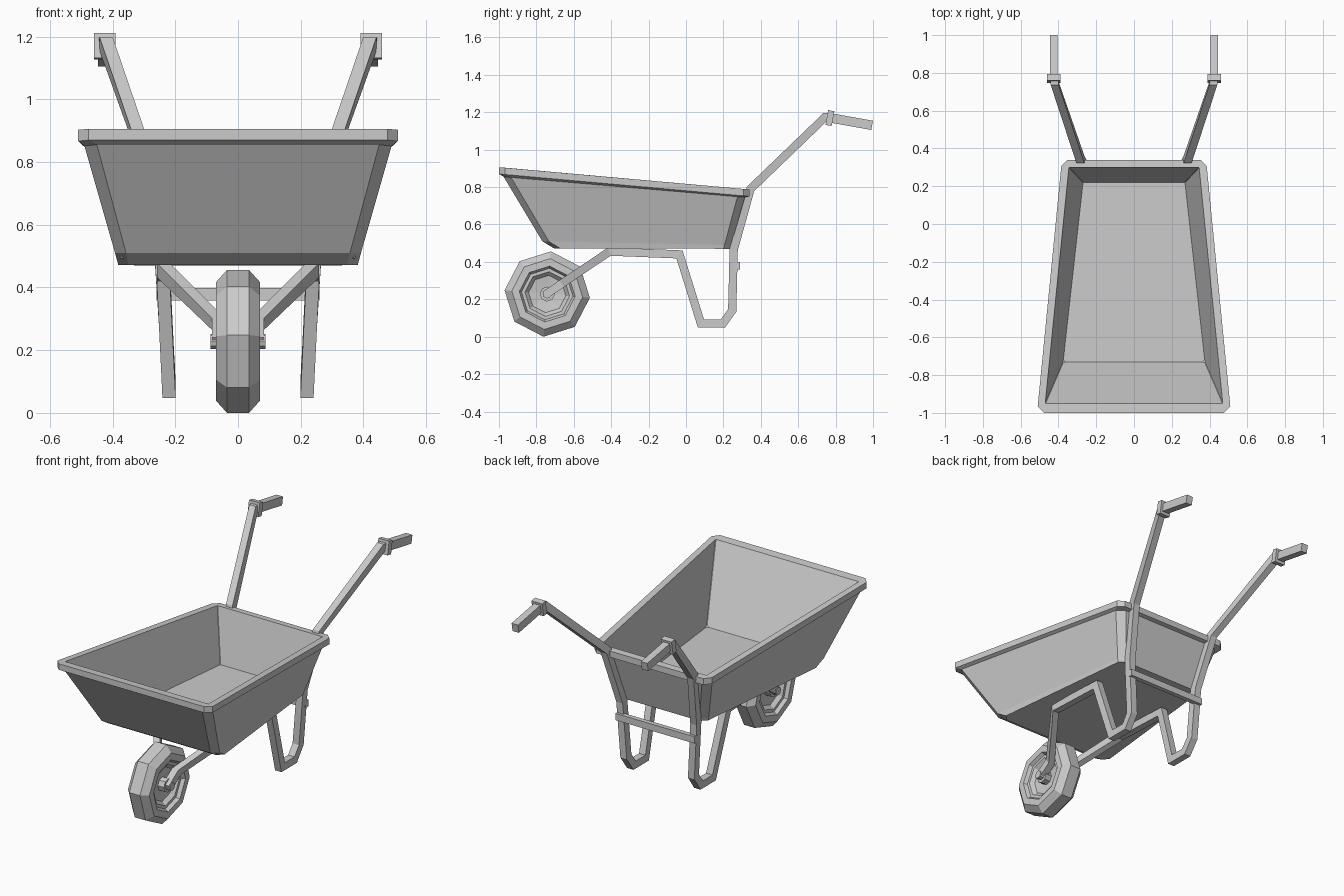
import bpy, bmesh, math
from mathutils import Vector

if "Cube" in bpy.data.objects:
    bpy.data.objects.remove(bpy.data.objects["Cube"])


def loft(name, rings, closed=False, mirror=False):
    """Join equal-length rings of points with quads; cap the ends unless closed."""
    bm = bmesh.new()
    vr = [[bm.verts.new(p) for p in r] for r in rings]
    n = len(vr[0])
    pairs = list(zip(vr, vr[1:])) + ([(vr[-1], vr[0])] if closed else [])
    for a, b in pairs:
        for i in range(n):
            j = (i + 1) % n
            bm.faces.new((a[i], a[j], b[j], b[i]))
    if not closed:
        bm.faces.new(vr[0])
        bm.faces.new(vr[-1])
    bmesh.ops.recalc_face_normals(bm, faces=bm.faces)
    me = bpy.data.meshes.new(name)
    bm.to_mesh(me)
    bm.free()
    ob = bpy.data.objects.new(name, me)
    bpy.context.collection.objects.link(ob)
    if mirror:
        m = ob.modifiers.new("mirror", 'MIRROR')
        m.use_mirror_merge = False
    return ob


def tray_ring(yf, yb, xf, xb, zf, zb, c):
    """Tapered rectangle with cut corners, tilted from front height to back height."""
    pts = [(xf - c, yf), (xf, yf + c), (xb, yb - c), (xb - c, yb),
           (c - xb, yb), (-xb, yb - c), (-xf, yf + c), (c - xf, yf)]
    return [(x, y, zf + (zb - zf) * (y - yf) / (yb - yf)) for x, y in pts]


def bar(name, path, w, h, mirror=True):
    """Mitred rectangular bar along a path bending mainly in the side plane."""
    P = [Vector(p) for p in path]
    rings = []
    for i, p in enumerate(P):
        dirs = [(b - a).yz.normalized() for a, b in zip(P[max(i - 1, 0):i + 1], P[max(i - 1, 0) + 1:i + 2])]
        t = (dirs[0] + dirs[-1]).normalized()
        k = h / 2 / t.dot(dirs[0])
        off = Vector((0, -t.y * k, t.x * k))
        side = Vector((w / 2, 0, 0))
        rings.append([p + side + off, p - side + off, p - side - off, p + side - off])
    return loft(name, rings, mirror=mirror)


def wheel_ring(x, r, n=8):
    """Ring around the axle line."""
    return [(x, -0.742 + r * math.cos(a), 0.228 + r * math.sin(a))
            for a in [math.radians(-5) + 2 * math.pi * i / n for i in range(n)]]


# Tray: outside bottom, wall, rolled rim, then the inside
loft("tray", [
    tray_ring(-0.705, 0.235, 0.382, 0.288, 0.472, 0.47, 0.033),
    tray_ring(-0.768, 0.241, 0.392, 0.293, 0.51, 0.49, 0.035),
    tray_ring(-0.975, 0.315, 0.49, 0.365, 0.855, 0.745, 0.04),
    tray_ring(-1.0, 0.34, 0.51, 0.385, 0.87, 0.75, 0.033),
    tray_ring(-1.0, 0.34, 0.51, 0.385, 0.906, 0.787, 0.033),
    tray_ring(-0.95, 0.30, 0.47, 0.345, 0.902, 0.79, 0.002),
    tray_ring(-0.73, 0.22, 0.375, 0.27, 0.492, 0.49, 0.002),
])

# Bent frame: fork arm, under-tray rail, leg, foot and handle shaft
bar("frame", [
    (0.062, -0.755, 0.222), (0.062, -0.665, 0.283), (0.238, -0.41, 0.455),
    (0.238, -0.035, 0.44), (0.22, 0.08, 0.07), (0.22, 0.197, 0.07),
    (0.222, 0.247, 0.14), (0.243, 0.255, 0.465), (0.285, 0.345, 0.79),
    (0.42, 0.745, 1.175), (0.425, 0.785, 1.175),
], 0.042, 0.044)

# Handle grips and their collars
bar("grip", [(0.425, 0.77, 1.17), (0.425, 0.995, 1.13)], 0.042, 0.05)
bar("grip_collar", [(0.425, 0.753, 1.172), (0.425, 0.786, 1.166)], 0.07, 0.08)

# Cross brace on the back of the legs
loft("cross_brace", [[(x, 0.262, 0.358), (x, 0.29, 0.358), (x, 0.29, 0.398), (x, 0.262, 0.398)]
                     for x in (-0.26, 0.26)])

# Tyre and recessed rim, as one symmetric lathed profile
half = [(0.035, 0.229), (0.07, 0.19), (0.07, 0.15), (0.05, 0.138), (0.05, 0.12), (0.028, 0.10), (0.02, 0.035)]
profile = [(-x, r) for x, r in reversed(half)] + half
loft("wheel", [wheel_ring(x, r) for x, r in profile])

# Axle with stepped hub ends
axle = [(0.04, 0.04), (0.06, 0.04), (0.06, 0.024), (0.088, 0.024)]
loft("axle", [wheel_ring(x, r) for x, r in [(-x, r) for x, r in reversed(axle)] + axle])
